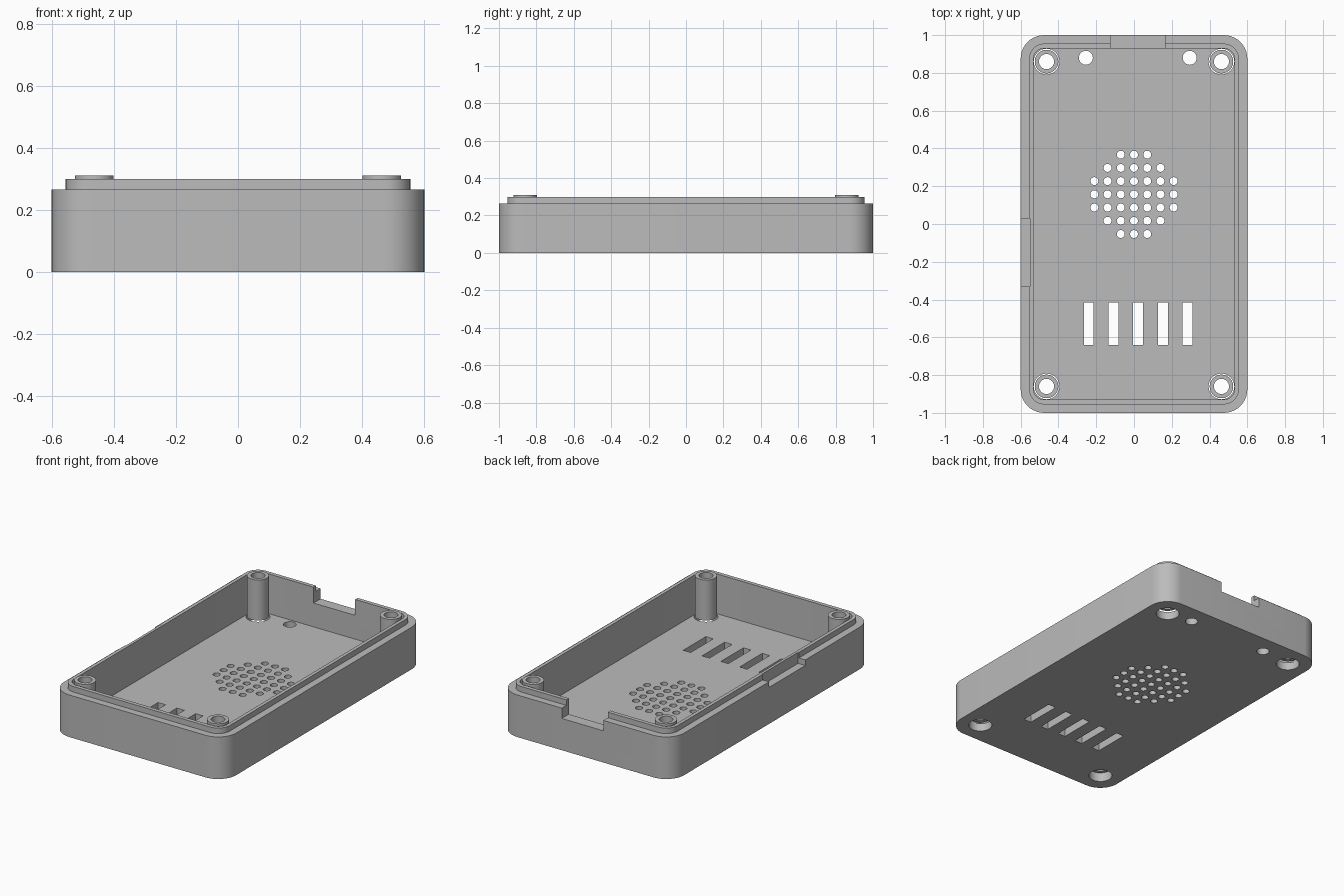
import bpy, bmesh, math
from mathutils import Matrix

cube = bpy.data.objects.get("Cube")
if cube:
    bpy.data.objects.remove(cube, do_unlink=True)

grey = bpy.data.materials.new("plain grey")
grey.use_nodes = True
grey.diffuse_color = (0.5, 0.5, 0.5, 1)
grey.node_tree.nodes["Principled BSDF"].inputs["Base Color"].default_value = (0.5, 0.5, 0.5, 1)


def make_object(name, bm):
    bmesh.ops.recalc_face_normals(bm, faces=bm.faces)
    mesh = bpy.data.meshes.new(name)
    bm.to_mesh(mesh)
    bm.free()
    mesh.materials.append(grey)
    obj = bpy.data.objects.new(name, mesh)
    bpy.context.collection.objects.link(obj)
    return obj


def rounded_loop(bm, half_x, half_y, radius, z, steps=10):
    verts = []
    for quarter, (sx, sy) in enumerate([(1, 1), (-1, 1), (-1, -1), (1, -1)]):
        for i in range(steps + 1):
            a = (quarter + i / steps) * math.pi / 2
            verts.append(bm.verts.new((sx * (half_x - radius) + radius * math.cos(a),
                                       sy * (half_y - radius) + radius * math.sin(a), z)))
    return verts


def circle_loop(bm, x, y, radius, z, sides=40):
    return [bm.verts.new((x + radius * math.cos(math.tau * i / sides),
                          y + radius * math.sin(math.tau * i / sides), z)) for i in range(sides)]


def bridge(bm, a, b):
    for i in range(len(a)):
        j = (i + 1) % len(a)
        bm.faces.new((a[i], a[j], b[j], b[i]))


def add_cylinder(bm, x, y, radius, z0, z1, sides=32):
    low, high = (circle_loop(bm, x, y, radius, z, sides) for z in (z0, z1))
    bridge(bm, low, high)
    bm.faces.new(low)
    bm.faces.new(high)


def add_box(bm, x0, x1, y0, y1, z0, z1):
    place = Matrix.Translation(((x0 + x1) / 2, (y0 + y1) / 2, (z0 + z1) / 2))
    size = Matrix.Diagonal((x1 - x0, y1 - y0, z1 - z0, 1))
    bmesh.ops.create_cube(bm, size=1, matrix=place @ size)


# Open tray: outer wall, ledge, raised lip, cavity and floor
FLOOR, LEDGE, LIP = 0.05, 0.265, 0.3
bm = bmesh.new()
sections = [(0.6, 1.0, 0.125, 0), (0.6, 1.0, 0.125, LEDGE),
            (0.555, 0.955, 0.08, LEDGE), (0.555, 0.955, 0.08, LIP),
            (0.533, 0.93, 0.058, LIP), (0.533, 0.93, 0.058, FLOOR)]
loops = [rounded_loop(bm, *s) for s in sections]
for a, b in zip(loops, loops[1:]):
    bridge(bm, a, b)
bm.faces.new(loops[0])
bm.faces.new(loops[-1])
case = make_object("case_shell", bm)

# Cutters: screw recesses, indicator holes, speaker grille, vents, notches
POST_X, POST_Y = 0.463, 0.86
corners = [(sx * POST_X, sy * POST_Y) for sx in (-1, 1) for sy in (-1, 1)]
low, high = -0.05, 0.1
bm = bmesh.new()
for x, y in corners:
    add_cylinder(bm, x, y, 0.068, low, high, 40)
for x in (-0.255, 0.295):
    add_cylinder(bm, x, 0.88, 0.037, low, high)
for i in range(-3, 4):
    for j in range(-3, 4):
        if i * i + j * j <= 10:
            add_cylinder(bm, i * 0.07, 0.157 + j * 0.07, 0.021, low, high, 24)
for i in range(5):
    x = -0.24 + i * 0.131
    add_box(bm, x - 0.026, x + 0.026, -0.64, -0.415, low, high)
add_box(bm, -0.125, 0.165, 0.9, 1.1, 0.2, 0.4)
add_box(bm, -0.7, -0.55, -0.33, 0.03, 0.23, 0.4)
cutter = make_object("cutter", bm)
cutter.hide_render = True

cut = case.modifiers.new("cut openings", "BOOLEAN")
cut.operation = "DIFFERENCE"
cut.solver = "EXACT"
cut.object = cutter
graph = bpy.context.evaluated_depsgraph_get()
case.data = bpy.data.meshes.new_from_object(case.evaluated_get(graph))
case.modifiers.clear()
bpy.data.objects.remove(cutter, do_unlink=True)

# Hollow screw posts standing over the recesses
posts = []
for k, (x, y) in enumerate(corners):
    bm = bmesh.new()
    rings = [circle_loop(bm, x, y, r, z) for r, z in
             ((0.0625, 0.055), (0.0625, 0.31), (0.04, 0.31), (0.04, 0.055))]
    for a, b in zip(rings, rings[1:] + rings[:1]):
        bridge(bm, a, b)
    posts.append(make_object(f"screw_post_{k + 1}", bm))

# Smooth curved walls, keep edges crisp
bpy.ops.object.select_all(action="DESELECT")
for obj in [case] + posts:
    obj.select_set(True)
bpy.context.view_layer.objects.active = case
bpy.ops.object.shade_smooth_by_angle(angle=math.radians(30))
